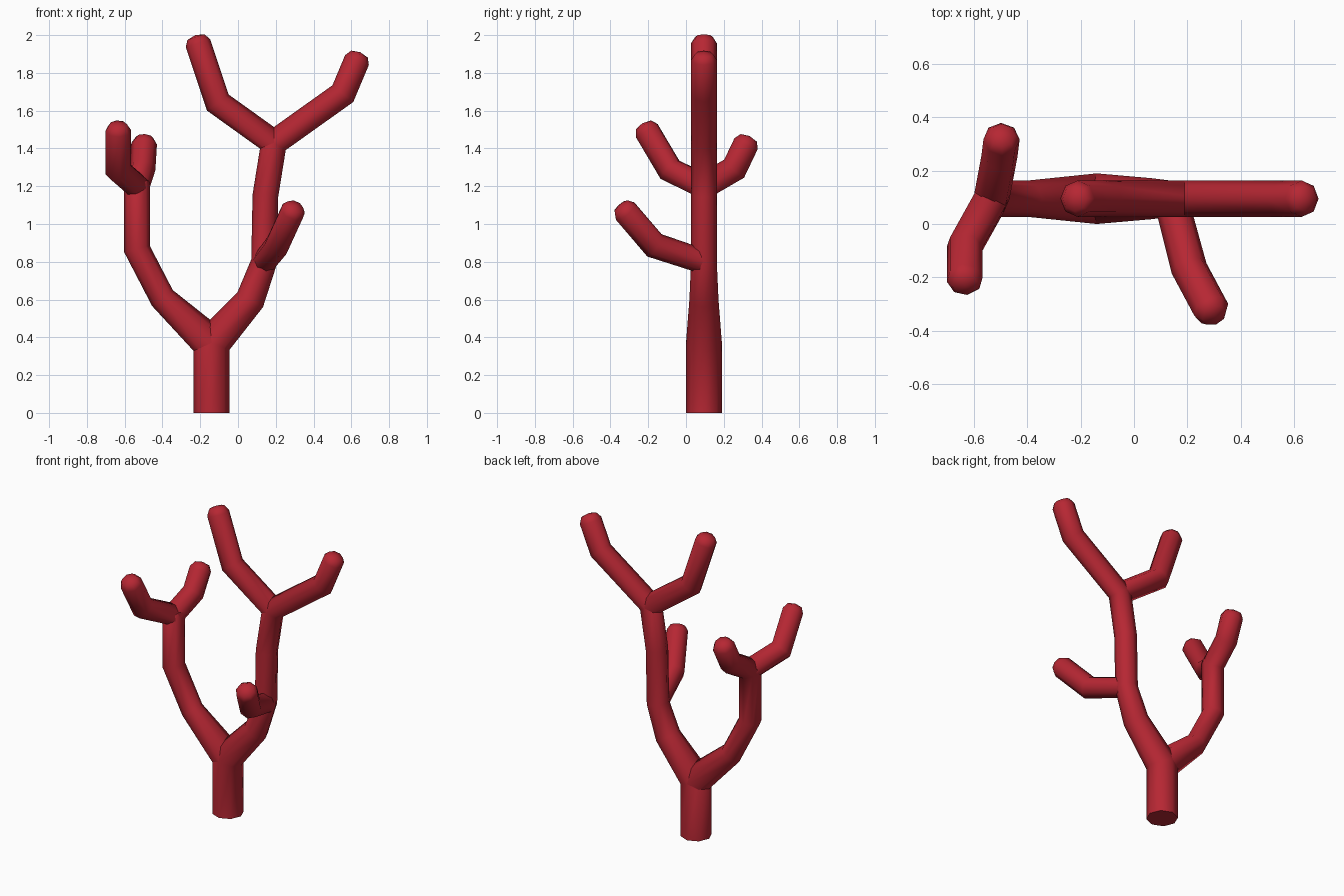
import bpy, bmesh, math
from mathutils import Vector

if "Cube" in bpy.data.objects:
    bpy.data.objects.remove(bpy.data.objects["Cube"])

SIDES = 8
red = bpy.data.materials.new("coral red")
red.diffuse_color = (0.47, 0.02, 0.033, 1)
red.use_nodes = True
red.node_tree.nodes["Principled BSDF"].inputs["Base Color"].default_value = red.diffuse_color


def branch(name, pts, radii, tip=True, base=False):
    """Mitred tube through pts, with an optional rounded tip and flat base."""
    pts = [Vector(p) for p in pts]
    dirs = [(b - a).normalized() for a, b in zip(pts, pts[1:])]
    bm = bmesh.new()
    # start frame: one corner of the cross-section on the y axis where possible
    ref = Vector((0, 1, 0)) if abs(dirs[0].y) < 0.8 else Vector((1, 0, 0))
    u = (ref - dirs[0] * ref.dot(dirs[0])).normalized()
    rings = []

    def ring(offsets):
        rings.append([bm.verts.new(o) for o in offsets])

    n = len(pts)
    for i, (p, r) in enumerate(zip(pts, radii)):
        d_in = dirs[max(i - 1, 0)]
        d_out = dirs[min(i, n - 2)]
        v = d_in.cross(u)
        normal = (d_in + d_out).normalized()
        out = []
        for k in range(SIDES):
            a = 2 * math.pi * k / SIDES
            o = (u * math.cos(a) + v * math.sin(a)) * r
            # slide along the incoming direction onto the mitre plane
            o -= d_in * (o.dot(normal) / d_in.dot(normal))
            out.append(p + o)
        ring(out)
        u = d_in.rotation_difference(d_out) @ u
    if tip:
        p, r, d = pts[-1], radii[-1], dirs[-1]
        ring([p + (w.co - p) * 0.7 + d * 0.034 for w in rings[-1]])
    for a, b in zip(rings, rings[1:]):
        for k in range(SIDES):
            j = (k + 1) % SIDES
            bm.faces.new((a[k], a[j], b[j], b[k]))
    if tip:
        pole = bm.verts.new(p + d * 0.045)
        for k in range(SIDES):
            bm.faces.new((rings[-1][k], rings[-1][(k + 1) % SIDES], pole))
    if base:
        bm.faces.new(rings[0][::-1])
    bmesh.ops.recalc_face_normals(bm, faces=bm.faces)
    me = bpy.data.meshes.new(name)
    bm.to_mesh(me)
    bm.free()
    me.materials.append(red)
    ob = bpy.data.objects.new(name, me)
    bpy.context.collection.objects.link(ob)
    bpy.ops.object.select_all(action='DESELECT')
    ob.select_set(True)
    bpy.context.view_layer.objects.active = ob
    bpy.ops.object.shade_smooth_by_angle(angle=math.radians(55))


Y, R = 0.095, 0.068
fork = (-0.14, Y, 0.37)
right_fork = (0.19, Y, 1.43)
left_fork = (-0.535, Y, 1.2)

# trunk running on into the tall right stem and its right twig
branch("trunk_and_right_stem",
       [(-0.14, Y, 0), fork, (0.065, Y, 0.60), (0.138, Y, 0.80), (0.145, Y, 1.15),
        right_fork, (0.555, Y, 1.69), (0.63, Y, 1.868)],
       [0.095, 0.095, 0.077, 0.068, R, R, R, R], base=True)
# twig leaning left at the top
branch("top_left_twig",
       [(0.183, Y, 1.385), right_fork, (-0.107, Y, 1.643), (-0.212, Y, 1.957)],
       [R * 0.97, R, R, R])
# left stem, ending in a back twig
branch("left_stem",
       [(-0.14, Y, 0.31), fork, (-0.40, Y, 0.608), (-0.535, Y, 0.868),
        left_fork, (-0.505, 0.255, 1.293), (-0.497, 0.318, 1.425)],
       [0.092, 0.095, 0.068, R, R, R, R])
# front twig of the left stem
branch("left_front_twig",
       [(-0.535, Y, 1.16), left_fork, (-0.635, -0.085, 1.287), (-0.635, -0.208, 1.495)],
       [R * 0.97, R, R, R])
# low twig growing forward from the right stem
branch("low_front_twig",
       [(0.138, Y, 0.80), (0.207, -0.167, 0.887), (0.29, -0.322, 1.068)],
       [R * 0.95, R, R])
